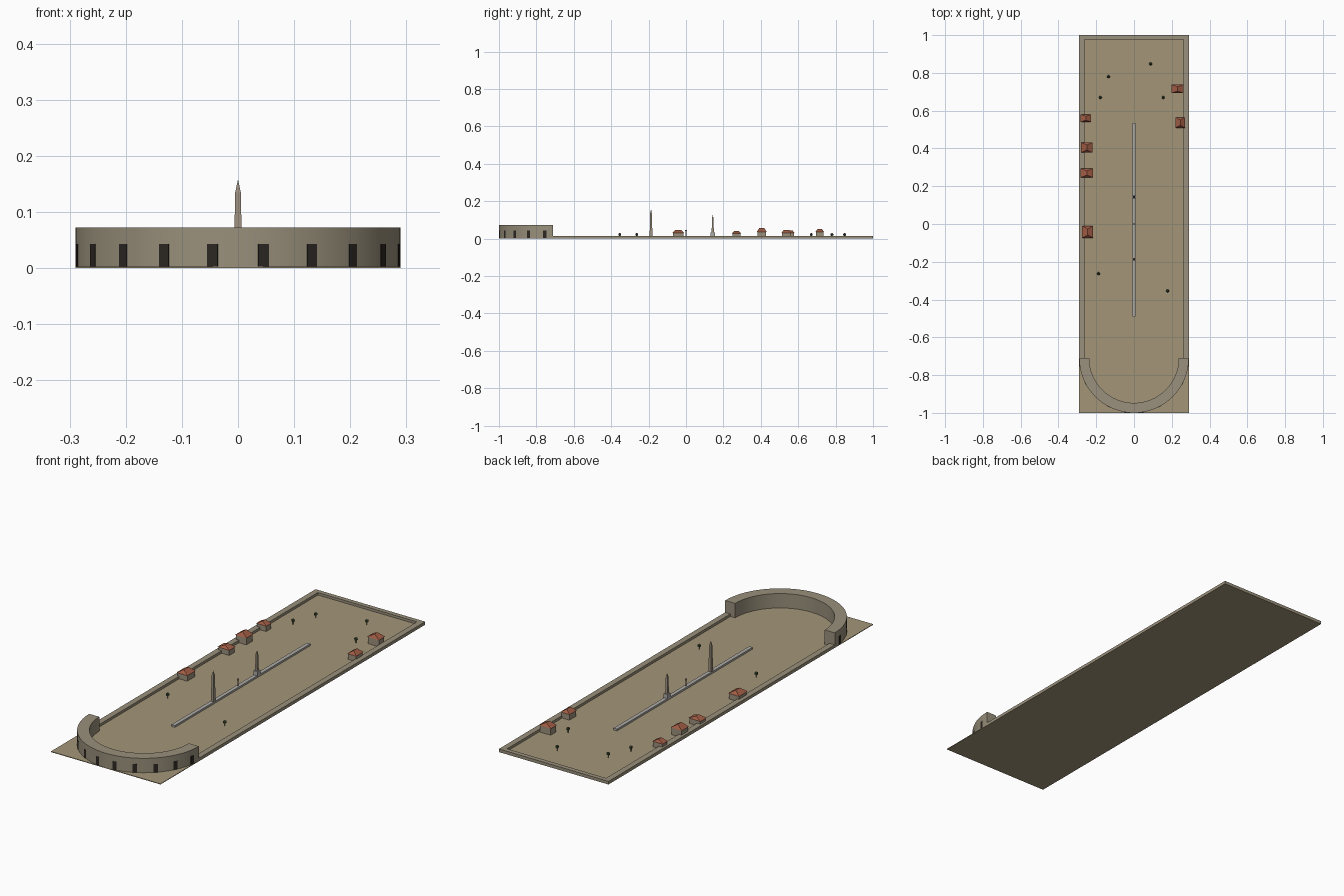
import bpy, bmesh, math
from mathutils import Vector

if "Cube" in bpy.data.objects:
    bpy.data.objects.remove(bpy.data.objects["Cube"])


def material(name, rgb):
    m = bpy.data.materials.new(name)
    m.diffuse_color = (*rgb, 1)
    m.use_nodes = True
    m.node_tree.nodes["Principled BSDF"].inputs["Base Color"].default_value = m.diffuse_color
    return m


SAND = material("sand", (0.37, 0.30, 0.19))
STONE = material("stone", (0.32, 0.28, 0.20))
MARBLE = material("marble", (0.42, 0.41, 0.39))
GRANITE = material("granite", (0.34, 0.28, 0.21))
PLASTER = material("plaster", (0.33, 0.28, 0.20))
TILE = material("tile", (0.36, 0.11, 0.06))
DARK = material("dark", (0.025, 0.02, 0.016))
LEAF = material("leaf", (0.05, 0.08, 0.035))
BARK = material("bark", (0.12, 0.07, 0.04))
G = 0.003  # ground level


def make(name, verts, faces, mat):
    me = bpy.data.meshes.new(name)
    me.from_pydata(verts, [], faces)
    bm = bmesh.new()
    bm.from_mesh(me)
    bmesh.ops.recalc_face_normals(bm, faces=bm.faces)
    bm.to_mesh(me)
    bm.free()
    me.materials.append(mat)
    ob = bpy.data.objects.new(name, me)
    bpy.context.collection.objects.link(ob)
    return ob


def strip(name, outer, inner, z0, z1, mat):
    """Wall between two matching open outlines."""
    verts, faces = [], []
    for o, i in zip(outer, inner):
        verts += [(*o, z0), (*o, z1), (*i, z1), (*i, z0)]
    n = len(outer)
    for k in range(n - 1):
        a, b = 4 * k, 4 * k + 4
        faces += [(a + j, a + (j + 1) % 4, b + (j + 1) % 4, b + j) for j in range(4)]
    faces += [(0, 1, 2, 3), tuple(4 * n - 4 + j for j in range(4))]
    return make(name, verts, faces, mat)


def loft(name, x, y, rings, mat):
    """Stack of rectangles (half x, half y, z)."""
    verts, faces = [], []
    for hx, hy, z in rings:
        verts += [(x + sx * hx, y + sy * hy, z)
                  for sx, sy in ((-1, -1), (1, -1), (1, 1), (-1, 1))]
    for k in range(len(rings) - 1):
        a = 4 * k
        faces += [(a + j, a + (j + 1) % 4, a + 4 + (j + 1) % 4, a + 4 + j) for j in range(4)]
    e = len(verts)
    faces += [(3, 2, 1, 0), (e - 4, e - 3, e - 2, e - 1)]
    return make(name, verts, faces, mat)


def lathe(name, x, y, profile, n, mat):
    verts, faces = [], []
    for r, z in profile:
        verts += [(x + r * math.cos(2 * math.pi * k / n),
                   y + r * math.sin(2 * math.pi * k / n), z) for k in range(n)]
    for i in range(len(profile) - 1):
        faces += [(i * n + k, i * n + (k + 1) % n, (i + 1) * n + (k + 1) % n,
                   (i + 1) * n + k) for k in range(n)]
    faces += [tuple(range(n)), tuple(range(len(verts) - n, len(verts)))]
    return make(name, verts, faces, mat)


# Ground slab
loft("ground", 0, 0, [(0.29, 1, 0), (0.29, 1, G)], SAND)

# Low wall around the long sides and the far end
strip("low_wall",
      [(-0.29, -0.71), (-0.29, 1), (0.29, 1), (0.29, -0.71)],
      [(-0.262, -0.71), (-0.262, 0.978), (0.262, 0.978), (0.262, -0.71)],
      0.001, 0.015, STONE)

# Curved grandstand
arc = [math.pi * (1 + k / 48) for k in range(49)]
stand = strip("curved_stand",
              [(0.29 * math.cos(a), -0.71 + 0.29 * math.sin(a)) for a in arc],
              [(0.237 * math.cos(a), -0.71 + 0.237 * math.sin(a)) for a in arc],
              0.001, 0.072, STONE)
bpy.context.view_layer.objects.active = stand
stand.select_set(True)
bpy.ops.object.shade_smooth_by_angle(angle=math.radians(30))
stand.select_set(False)

# Dark doorways around the stand
for k in range(10):
    a = math.pi + math.radians(9 + 18 * k)
    door = loft(f"doorway_{k + 1}", 0, 0, [(0.006, 0.0095, G), (0.006, 0.0095, 0.043)], DARK)
    door.location = (0.2848 * math.cos(a), -0.71 + 0.2848 * math.sin(a), 0)
    door.rotation_euler.z = a

# Central barrier with its monuments
loft("central_barrier", 0, 0.022, [(0.009, 0.512, 0.001), (0.009, 0.512, 0.012)], MARBLE)
loft("tall_obelisk", 0, -0.187,
     [(0.0075, 0.0075, 0.01), (0.005, 0.005, 0.135), (0.0004, 0.0004, 0.156)], GRANITE)
loft("obelisk_pedestal", 0, 0.143, [(0.011, 0.011, 0.01), (0.011, 0.011, 0.032)], MARBLE)
loft("short_obelisk", 0, 0.143,
     [(0.006, 0.006, 0.03), (0.004, 0.004, 0.112), (0.0004, 0.0004, 0.126)], GRANITE)
lathe("small_column", 0, 0,
      [(0.003, 0.01), (0.0025, 0.038), (0.005, 0.041), (0.005, 0.046)], 10, GRANITE)

# Houses: x, y, width, depth, eave height, ridge height
houses = [(-0.255, 0.56, 0.054, 0.040, 0.030, 0.044),
          (-0.250, 0.405, 0.060, 0.053, 0.037, 0.056),
          (-0.250, 0.270, 0.064, 0.046, 0.029, 0.042),
          (-0.245, -0.042, 0.058, 0.064, 0.031, 0.047),
          (0.230, 0.715, 0.064, 0.045, 0.036, 0.053),
          (0.245, 0.537, 0.048, 0.055, 0.031, 0.047)]
for k, (x, y, w, d, e, t) in enumerate(houses, 1):
    loft(f"house_body_{k}", x, y, [(w * .45, d * .45, 0.001), (w * .45, d * .45, e)], PLASTER)
    # Hipped roof
    c = [(x + sx * w / 2, y + sy * d / 2, e)
         for sx, sy in ((-1, -1), (1, -1), (1, 1), (-1, 1))]
    make(f"house_roof_{k}", c + [(x, y - d * .25, t), (x, y + d * .25, t)],
         [(3, 2, 1, 0), (0, 1, 4), (1, 2, 5, 4), (2, 3, 5), (3, 0, 4, 5)], TILE)

# Small trees
trees = [(-0.135, 0.78), (0.088, 0.848), (-0.178, 0.67),
         (0.155, 0.67), (-0.188, -0.263), (0.178, -0.354)]
for k, (x, y) in enumerate(trees, 1):
    lathe(f"tree_trunk_{k}", x, y, [(0.002, 0.001), (0.0015, 0.018)], 6, BARK)
    bm = bmesh.new()
    bmesh.ops.create_icosphere(bm, subdivisions=1, radius=0.009)
    bmesh.ops.translate(bm, verts=bm.verts, vec=Vector((x, y, 0.022)))
    me = bpy.data.meshes.new(f"tree_crown_{k}")
    bm.to_mesh(me)
    bm.free()
    me.materials.append(LEAF)
    bpy.context.collection.objects.link(bpy.data.objects.new(me.name, me))
